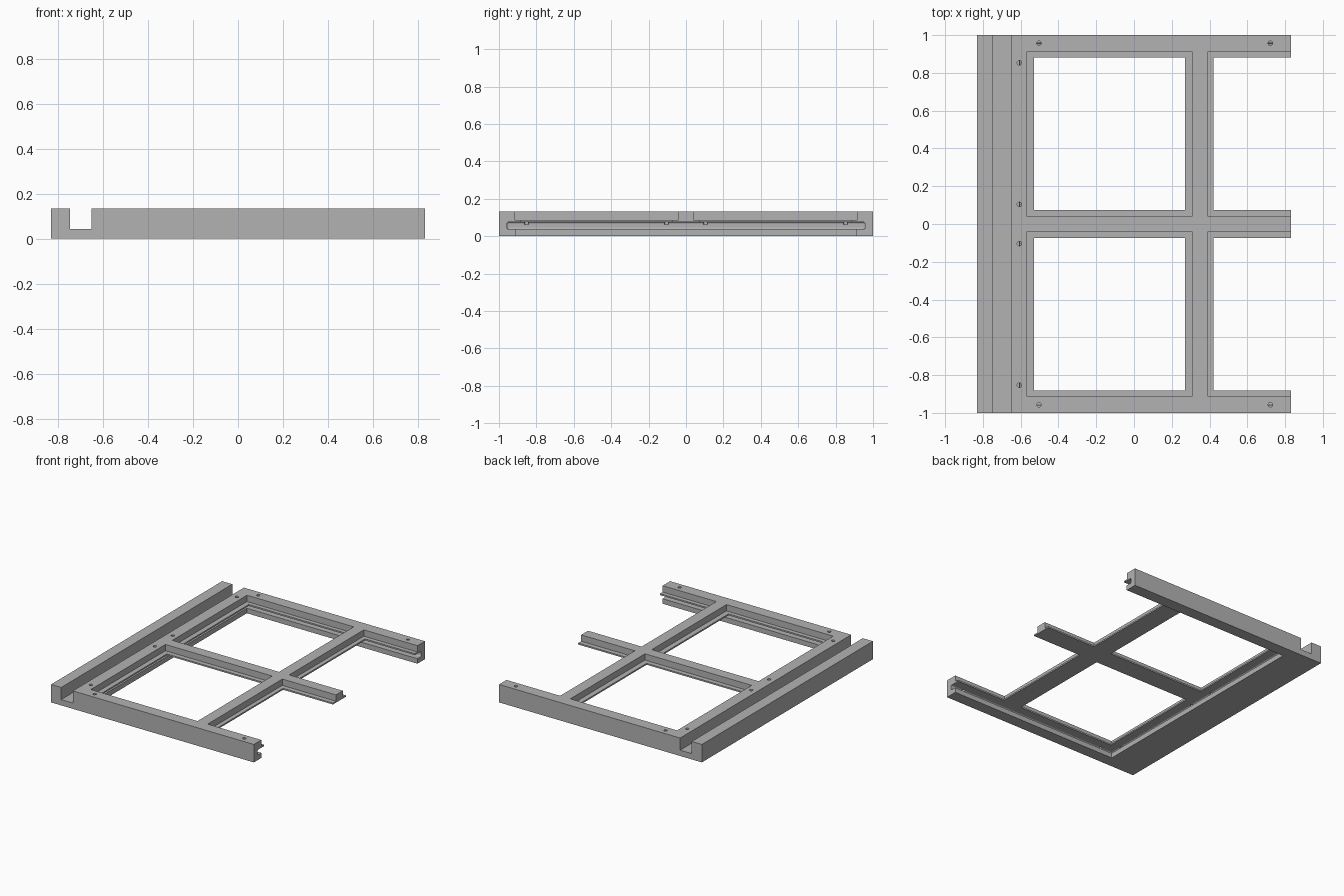
import bpy, bmesh
from mathutils import Matrix

if "Cube" in bpy.data.objects:
    bpy.data.objects.remove(bpy.data.objects["Cube"])

H = 0.133                      # frame thickness
grey = bpy.data.materials.new("plain grey")
grey.diffuse_color = (0.45, 0.45, 0.45, 1)
grey.use_nodes = True
grey.node_tree.nodes["Principled BSDF"].inputs["Base Color"].default_value = grey.diffuse_color


def finish(name, bm):
    me = bpy.data.meshes.new(name)
    bm.to_mesh(me)
    bm.free()
    me.materials.append(grey)
    ob = bpy.data.objects.new(name, me)
    bpy.context.collection.objects.link(ob)
    return ob


def box(name, x, y, z, round_off=0):
    bm = bmesh.new()
    bmesh.ops.create_cube(bm, size=1)
    for v in bm.verts:
        for i, (lo, hi) in enumerate((x, y, z)):
            v.co[i] = lo if v.co[i] < 0 else hi
    if round_off:
        bmesh.ops.bevel(bm, geom=bm.edges[:], offset=round_off, segments=3,
                        profile=0.5, affect='EDGES')
    return finish(name, bm)


def drill(name, x, y):
    bm = bmesh.new()
    bmesh.ops.create_cone(bm, cap_ends=True, segments=20, radius1=0.012,
                          radius2=0.012, depth=0.14,
                          matrix=Matrix.Translation((x, y, 0.132)))
    return finish(name, bm)


def cut(target, cutter):
    mod = target.modifiers.new("cut", 'BOOLEAN')
    mod.operation, mod.solver, mod.object = 'DIFFERENCE', 'EXACT', cutter
    bpy.context.view_layer.objects.active = target
    bpy.ops.object.modifier_apply(modifier=mod.name)
    bpy.data.objects.remove(cutter)


# Solid blank
frame = box("window_frame", (-0.83, 0.83), (-1, 1), (0, H))

# Long channel beside the left edge
cut(frame, box("channel", (-0.747, -0.652), (-1.2, 1.2), (0.043, 0.3)))

# Hidden panel slot, open at the right end, and the opening below it
cut(frame, box("panel_slot", (-0.605, 1), (-0.958, 0.958), (0.037, 0.075), 0.01))
cut(frame, box("bottom_opening", (-0.566, 1), (-0.912, 0.912), (-0.1, 0.055)))

# Four panes: wide recess above a thin lip, narrower hole through the lip
for x_top, x_hole in (((-0.566, 0.308), (-0.53, 0.27)), ((0.391, 1), (0.422, 1))):
    for side in (-1, 1):
        for kind, xs, ya, yb, zs in (
                ("recess", x_top, 0.04, 0.913, (0.086, 0.3)),
                ("hole", x_hole, 0.075, 0.882, (0.06, 0.2))):
            cut(frame, box(kind, xs, sorted((ya * side, yb * side)), zs))

# Screw holes down to the slot
for side in (-1, 1):
    for x, y in ((-0.503, 0.957), (0.722, 0.957), (-0.607, 0.853), (-0.607, 0.104)):
        cut(frame, drill("screw_hole", x, y * side))
